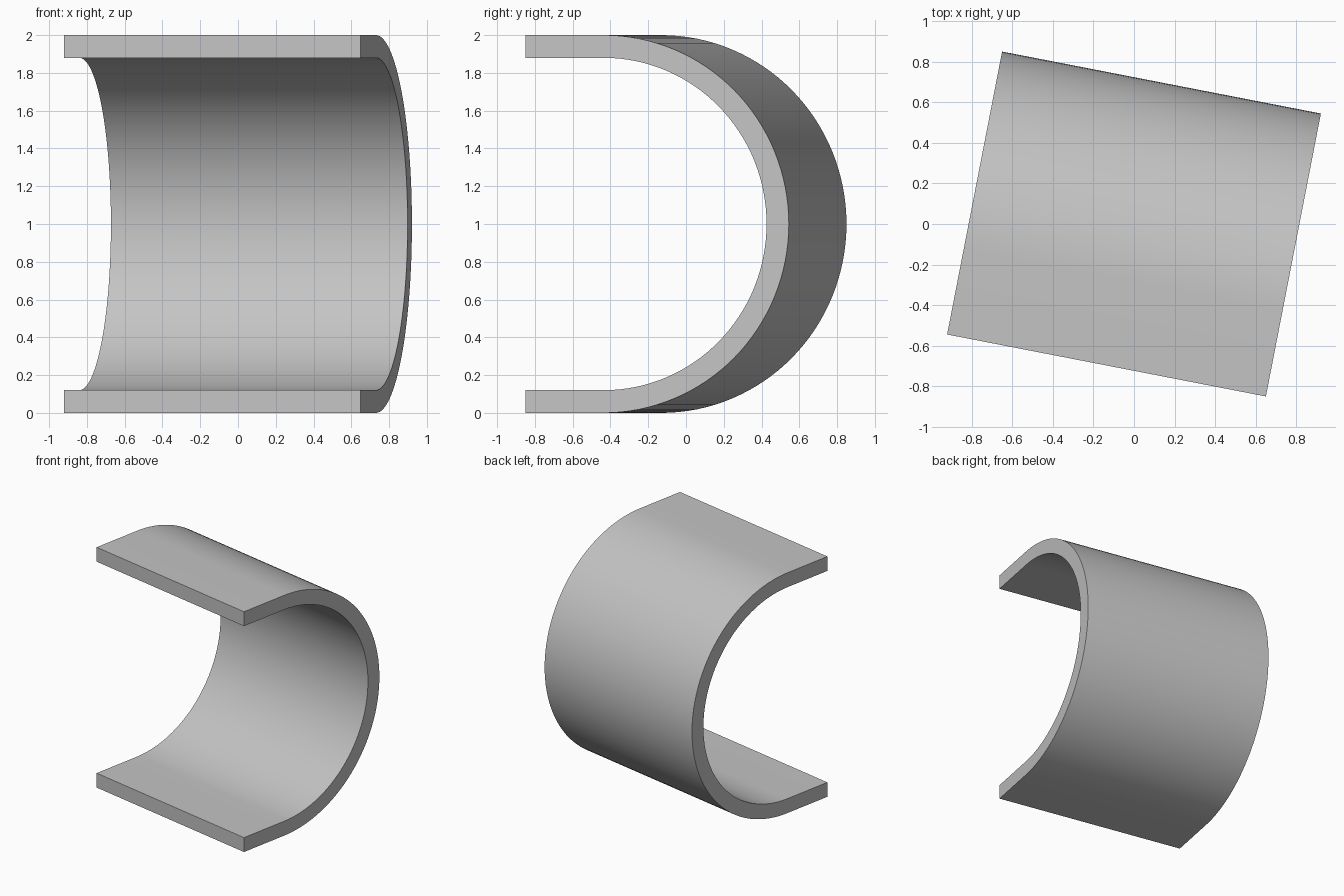
import bpy, bmesh, math
from mathutils import Matrix

cube = bpy.data.objects.get("Cube")
if cube:
    bpy.data.objects.remove(cube, do_unlink=True)

LENGTH, DEPTH = 1.60, 1.42
OUTER, WALL = 1.0, 0.12
SEGMENTS = 64
TURN = math.radians(-11)

grey = bpy.data.materials.new("plain_grey")
grey.use_nodes = True
colour = (0.55, 0.55, 0.55, 1)
grey.diffuse_color = colour
grey.node_tree.nodes["Principled BSDF"].inputs["Base Color"].default_value = colour


def u_profile(radius):
    """Open U outline as (y, z): straight lip, half circle, straight lip."""
    front, centre = -DEPTH / 2, DEPTH / 2 - OUTER
    angles = [math.pi * (i / SEGMENTS - 0.5) for i in range(SEGMENTS + 1)]
    arc = [(centre + radius * math.cos(a), OUTER + radius * math.sin(a)) for a in angles]
    return [(front, OUTER - radius)] + arc + [(front, OUTER + radius)]


# Wall cross-section, as a strip of quads, extruded along the channel
bm = bmesh.new()
rows = [[bm.verts.new((-LENGTH / 2, y, z)) for y, z in u_profile(r)]
        for r in (OUTER, OUTER - WALL)]
outer, inner = rows
section = [bm.faces.new((outer[i], inner[i], inner[i + 1], outer[i + 1]))
           for i in range(len(outer) - 1)]
swept = bmesh.ops.extrude_face_region(bm, geom=section, use_keep_orig=True)
bmesh.ops.translate(bm, vec=(LENGTH, 0, 0),
                    verts=[g for g in swept["geom"] if isinstance(g, bmesh.types.BMVert)])
bmesh.ops.transform(bm, matrix=Matrix.Rotation(TURN, 4, 'Z'), verts=bm.verts)
bmesh.ops.recalc_face_normals(bm, faces=bm.faces)

mesh = bpy.data.meshes.new("curved_channel")
bm.to_mesh(mesh)
bm.free()
mesh.materials.append(grey)
channel = bpy.data.objects.new("curved_channel", mesh)
bpy.context.collection.objects.link(channel)

# Smooth curve with crisp edges
bpy.ops.object.select_all(action='DESELECT')
channel.select_set(True)
bpy.context.view_layer.objects.active = channel
bpy.ops.object.shade_smooth_by_angle(angle=math.radians(30))
